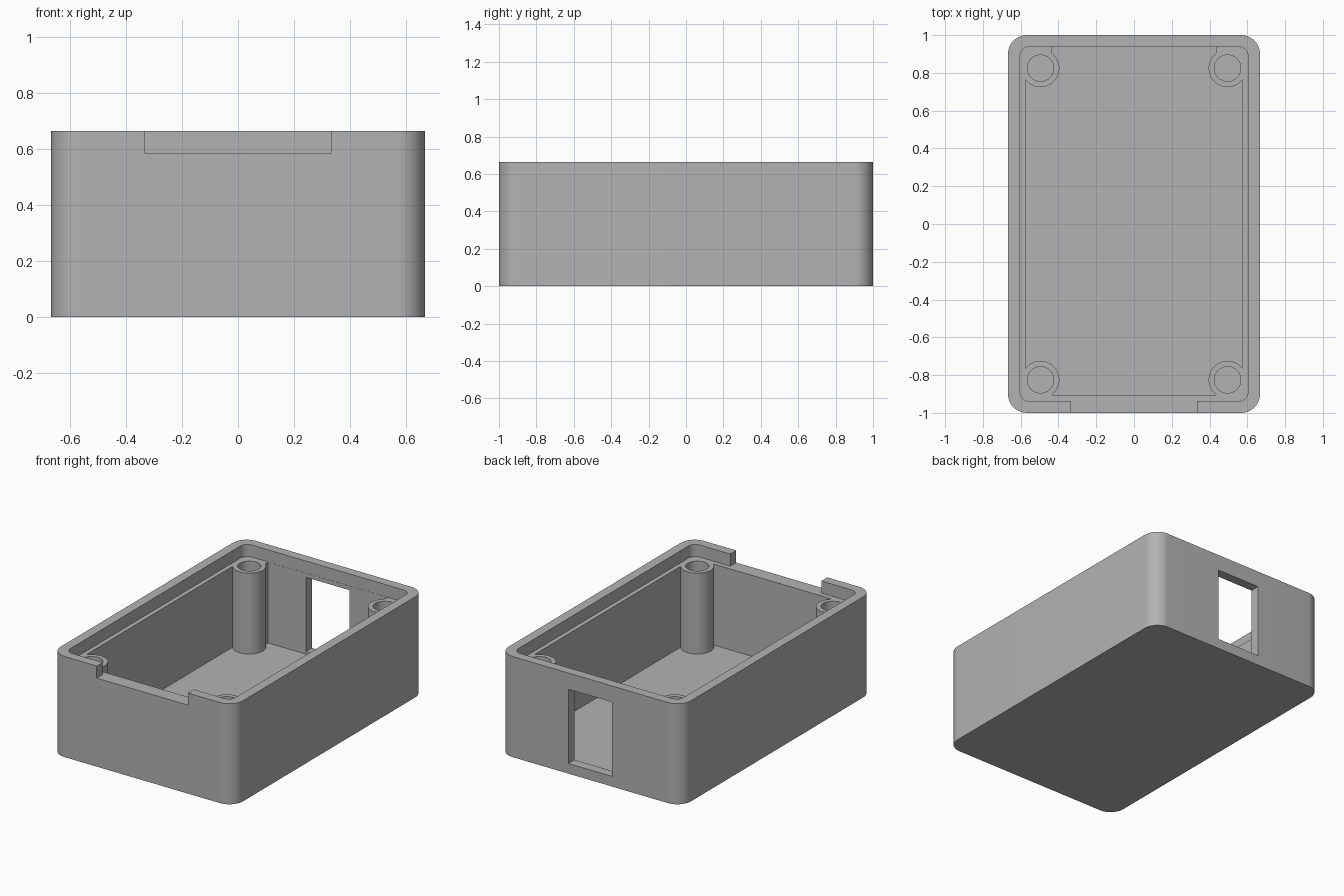
import bpy
import bmesh
from math import pi, cos, sin

if "Cube" in bpy.data.objects:
    bpy.data.objects.remove(bpy.data.objects["Cube"])

HEIGHT, LEDGE, FLOOR = 0.665, 0.585, 0.05
BOSS_X, BOSS_Y = 0.495, 0.825
ABOVE = 0.8  # cutters run out past the rim

gray = bpy.data.materials.new("gray plastic")
gray.use_nodes = True
gray.diffuse_color = (0.45, 0.45, 0.45, 1)
gray.node_tree.nodes["Principled BSDF"].inputs["Base Color"].default_value = (0.45, 0.45, 0.45, 1)


def arc(cx, cy, r, start, end, n):
    return [(cx + r * cos(start + (end - start) * i / n),
             cy + r * sin(start + (end - start) * i / n)) for i in range(n + 1)]


def rounded(hx, hy, r, n=12):
    """Rounded rectangle, starting at the front right corner and ending at the front left."""
    points = []
    for k, (sx, sy) in enumerate([(1, -1), (1, 1), (-1, 1), (-1, -1)]):
        a = (k - 1) * pi / 2
        points += arc(sx * (hx - r), sy * (hy - r), r, a, a + pi / 2, n)
    return points


def prism(name, points, z0, z1):
    bm = bmesh.new()
    face = bm.faces.new([bm.verts.new((x, y, z0)) for x, y in points])
    up = bmesh.ops.extrude_face_region(bm, geom=[face])["geom"]
    bmesh.ops.translate(bm, verts=[v for v in up if isinstance(v, bmesh.types.BMVert)],
                        vec=(0, 0, z1 - z0))
    bmesh.ops.recalc_face_normals(bm, faces=bm.faces)
    mesh = bpy.data.meshes.new(name)
    bm.to_mesh(mesh)
    bm.free()
    mesh.materials.append(gray)
    obj = bpy.data.objects.new(name, mesh)
    bpy.context.collection.objects.link(obj)
    return obj


def cut(target, cutter):
    mod = target.modifiers.new("cut", "BOOLEAN")
    mod.operation = "DIFFERENCE"
    mod.solver = "EXACT"
    mod.object = cutter
    bpy.context.view_layer.objects.active = target
    bpy.ops.object.modifier_apply(modifier=mod.name)
    bpy.data.objects.remove(cutter)


# Outer body
body = prism("enclosure_body", rounded(0.667, 1.0, 0.1), 0, HEIGHT)

# Main cavity, with a pocket thinning the back wall
cavity = prism("cavity_cutter", [
    (-0.575, -0.905), (0.575, -0.905), (0.575, 0.905), (0.435, 0.905),
    (0.435, 0.937), (-0.435, 0.937), (-0.435, 0.905), (-0.575, 0.905)], FLOOR, 0.63)

# Screw bosses stay solid: round posts filled into the corners
corners = [(sx, sy) for sx in (1, -1) for sy in (1, -1)]
for sx, sy in corners:
    post = [(sx * (BOSS_X + x), sy * (BOSS_Y + y))
            for x, y in arc(0, 0, 0.1, pi / 2, 2 * pi, 36) + [(0.25, 0.25)]]
    cut(cavity, prism("post_cutter", post, -0.2, 1))
cut(body, cavity)

# Lid recess around the rim, running out through the notch in the front wall
notch = [(-0.333, -0.935), (-0.333, -1.2), (0.333, -1.2), (0.333, -0.935)]
cut(body, prism("recess_cutter", rounded(0.604, 0.938, 0.05, 8)
                + [(x, max(y, -0.938) if y > -1 else y) for x, y in
                   [(-0.333, -0.938)] + notch[1:3] + [(0.333, -0.938)]], LEDGE, ABOVE))

# Screw holes
for sx, sy in corners:
    cut(body, prism("hole_cutter", arc(sx * BOSS_X, sy * BOSS_Y, 0.07, 0, 2 * pi, 32)[:-1],
                    0.1, ABOVE))

# Port opening in the back wall
cut(body, prism("port_cutter", [(-0.16, 0.85), (0.16, 0.85), (0.16, 1.2), (-0.16, 1.2)],
                0.067, 0.558))

bpy.ops.object.select_all(action="DESELECT")
body.select_set(True)
bpy.context.view_layer.objects.active = body
bpy.ops.object.shade_smooth_by_angle(angle=pi / 6)
